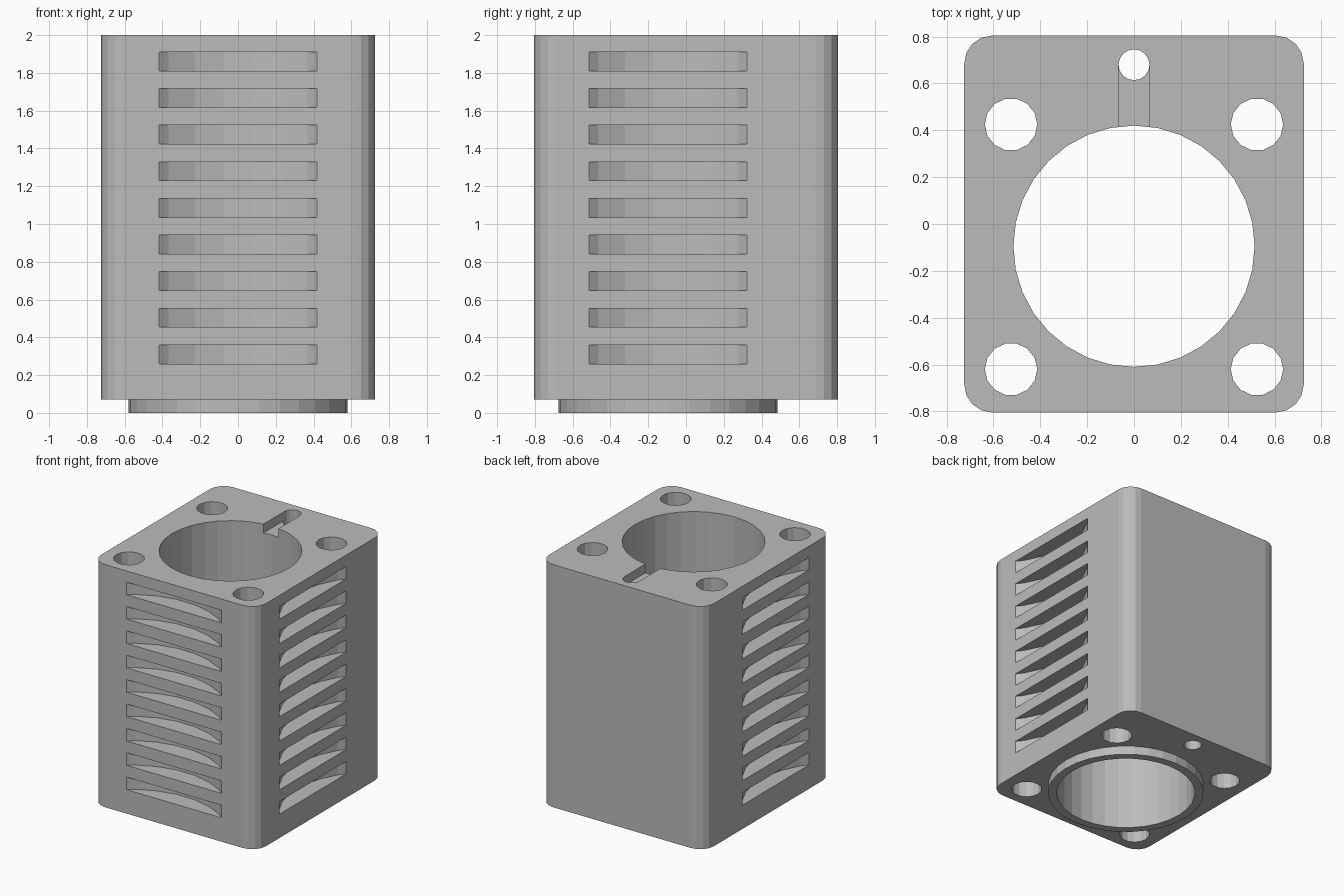
import bpy, bmesh, math
from mathutils import Vector

if "Cube" in bpy.data.objects:
    bpy.data.objects.remove(bpy.data.objects["Cube"], do_unlink=True)

HALF_X, HALF_Y, BASE, TOP = 0.725, 0.805, 0.07, 2.0
BORE_Y, BORE_R = -0.095, 0.515

grey = bpy.data.materials.new("cast_grey")
grey.use_nodes = True
colour = (0.5, 0.5, 0.5, 1)
grey.diffuse_color = colour
grey.node_tree.nodes["Principled BSDF"].inputs["Base Color"].default_value = colour


def extrude(name, outline, z0, z1):
    """Prism with the given plan outline."""
    bm = bmesh.new()
    face = bm.faces.new([bm.verts.new((x, y, z0)) for x, y in outline])
    up = bmesh.ops.extrude_face_region(bm, geom=[face])["geom"]
    bmesh.ops.translate(bm, vec=(0, 0, z1 - z0),
                        verts=[v for v in up if isinstance(v, bmesh.types.BMVert)])
    bmesh.ops.recalc_face_normals(bm, faces=bm.faces)
    mesh = bpy.data.meshes.new(name)
    bm.to_mesh(mesh)
    bm.free()
    mesh.materials.append(grey)
    obj = bpy.data.objects.new(name, mesh)
    bpy.context.collection.objects.link(obj)
    return obj


def arc(cx, cy, r, start, sweep, n):
    return [(cx + r * math.cos(start + sweep * i / n),
             cy + r * math.sin(start + sweep * i / n)) for i in range(n + 1)]


def circle(cx, cy, r, n, turn=0.0):
    return arc(cx, cy, r, turn, math.tau, n)[:-1]


def cut(target, cutter):
    mod = target.modifiers.new(cutter.name, 'BOOLEAN')
    mod.operation = 'DIFFERENCE'
    mod.solver = 'EXACT'
    mod.object = cutter
    bpy.context.view_layer.objects.active = target
    bpy.ops.object.modifier_apply(modifier=mod.name)
    bpy.data.objects.remove(cutter, do_unlink=True)


# Block with rounded vertical corners
R = 0.12
outline = []
for k, (sx, sy) in enumerate([(1, 1), (-1, 1), (-1, -1), (1, -1)]):
    outline += arc(sx * (HALF_X - R), sy * (HALF_Y - R), R,
                   k * math.pi / 2, math.pi / 2, 4)
block = extrude("cylinder_block", outline, BASE, TOP)

# Locating collar under the block
collar = extrude("locating_collar", circle(0, BORE_Y, 0.58, 32), 0, BASE)

# Main bore through block and collar
for part in (block, collar):
    cut(part, extrude("bore_cutter", circle(0, BORE_Y, BORE_R, 32), -0.1, 2.1))

# Four bolt holes
for x in (-0.525, 0.525):
    for y in (-0.62, 0.425):
        cut(block, extrude("bolt_cutter", circle(x, y, 0.112, 14), -0.1, 2.1))

# Small passage and its shallow channel into the bore
PORT_Y, PORT_R = 0.68, 0.066
cut(block, extrude("port_cutter", circle(0, PORT_Y, PORT_R, 16), -0.1, 2.1))
channel = arc(0, PORT_Y, PORT_R, 0, math.pi, 8) + [(-PORT_R, 0.3), (PORT_R, 0.3)]
cut(block, extrude("channel_cutter", channel, TOP - 0.07, 2.1))

# Lens-shaped cooling slots in the front and both sides
SLOT_R, SLOT_N, HALF_CHORD = 0.69, 28, 0.425
offset = math.sqrt(SLOT_R ** 2 - HALF_CHORD ** 2)
centres = [(0, -HALF_Y - offset), (HALF_X + offset, BORE_Y), (-HALF_X - offset, BORE_Y)]
for i in range(9):
    z = 0.26 + 0.1938 * i
    for cx, cy in centres:
        cut(block, extrude("slot_cutter",
                           circle(cx, cy, SLOT_R, SLOT_N, math.pi / SLOT_N), z, z + 0.1))
